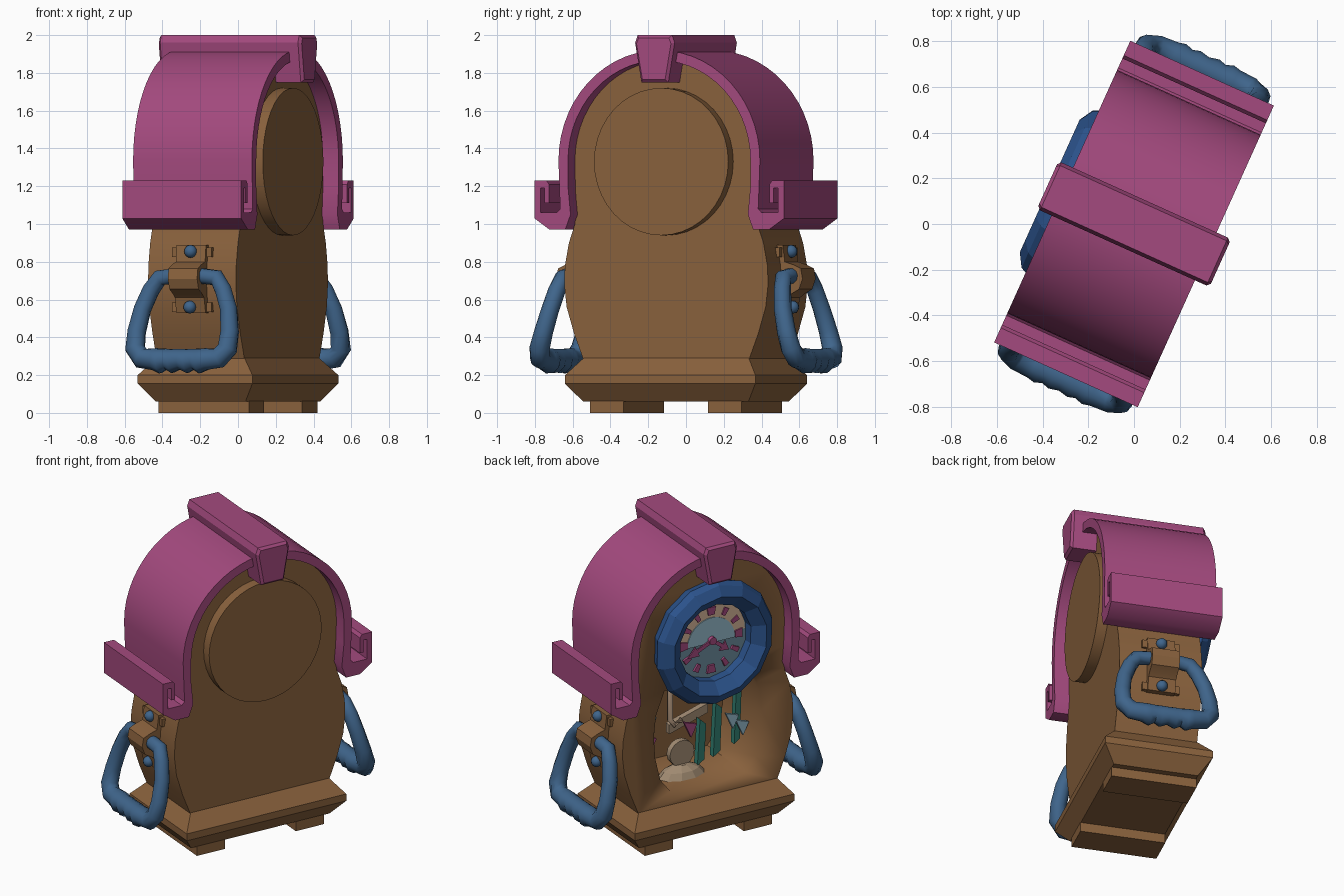
import bpy, bmesh, math
from mathutils import Matrix, Vector

if "Cube" in bpy.data.objects:
    bpy.data.objects.remove(bpy.data.objects["Cube"])

ROT = Matrix.Rotation(math.radians(-114.3), 4, 'Z')   # whole clock is turned
CZ = 1.33                                             # dial centre height


def mat(name, r, g, b):
    m = bpy.data.materials.new(name)
    m.diffuse_color = (r, g, b, 1)
    m.use_nodes = True
    m.node_tree.nodes["Principled BSDF"].inputs["Base Color"].default_value = m.diffuse_color
    return m


WOOD = mat("brown wood", .25, .12, .046)
PINK = mat("magenta roof", .37, .068, .21)
STEEL = mat("steel blue", .05, .13, .26)
NAVY = mat("deep blue", .024, .085, .26)
TEAL = mat("teal", .032, .21, .165)
PALE = mat("pale blue", .30, .49, .59)
SLATE = mat("slate blue", .15, .26, .33)
CREAM = mat("cream", .66, .46, .31)
TAN = mat("tan", .36, .26, .17)


def finish(bm, name, m, angle=35):
    bmesh.ops.recalc_face_normals(bm, faces=bm.faces)
    bm.transform(ROT)
    me = bpy.data.meshes.new(name)
    bm.to_mesh(me)
    bm.free()
    for p in me.polygons:
        p.use_smooth = True
    me.set_sharp_from_angle(angle=math.radians(angle))
    me.materials.append(m)
    ob = bpy.data.objects.new(name, me)
    bpy.context.collection.objects.link(ob)
    return ob


def loft(name, rings, m, angle=35, closed=False):
    """Skin equal-length rings of points, capping the ends unless closed."""
    bm = bmesh.new()
    vs = [[bm.verts.new(p) for p in r] for r in rings]
    n = len(vs[0])
    for i in range(len(vs) if closed else len(vs) - 1):
        a, b = vs[i], vs[(i + 1) % len(vs)]
        for j in range(n):
            k = (j + 1) % n
            bm.faces.new((a[j], a[k], b[k], b[j]))
    if not closed:
        bm.faces.new(vs[0])
        bm.faces.new(vs[-1])
    return finish(bm, name, m, angle)


def slab(name, prof, y0, y1, m, angle=35):
    """Extrude an (x, z) profile along the depth."""
    return loft(name, [[(x, y, z) for x, z in prof] for y in (y0, y1)], m, angle)


def box(name, x0, x1, y0, y1, z0, z1, m):
    return slab(name, [(x0, z0), (x1, z0), (x1, z1), (x0, z1)], y0, y1, m)


def circle(r, n, cz=CZ, cx=0, off=0):
    return [(cx + r * math.cos(2 * math.pi * i / n + off), cz + r * math.sin(2 * math.pi * i / n + off))
            for i in range(n)]


def arch(r, cz, n=28):
    return [(r * math.cos(math.pi * i / n), cz + r * math.sin(math.pi * i / n)) for i in range(n + 1)]


def mirror(pts):
    return [(-x, z) for x, z in reversed(pts)]


def tube(name, path, radii, m, n=10, closed=False):
    path = [Vector(p) for p in path]
    rings, N = [], len(path)
    for i, p in enumerate(path):
        a = path[(i - 1) % N if closed else max(i - 1, 0)]
        b = path[(i + 1) % N if closed else min(i + 1, N - 1)]
        t = (b - a).normalized()
        u = t.cross(Vector((1, 0, .25)).normalized()).normalized()
        v = t.cross(u)
        rings.append([p + radii[i] * (u * math.cos(2 * math.pi * k / n) + v * math.sin(2 * math.pi * k / n))
                      for k in range(n)])
    return loft(name, rings, m, 50, closed)


# Base plinth and feet
loft("base", [[(-w, -d, z), (w, -d, z), (w, d, z), (-w, d, z)] for w, d, z in
              ((.48, .26, .06), (.553, .333, .155), (.553, .333, .2), (.48, .255, .29))], WOOD, 10)
for s in (-1, 1):
    x0, x1 = sorted((s * .245, s * .44))
    box("foot", x0, x1, -.262, .262, 0, .07, WOOD)

# Case: swelling sides and round top, hollowed by the window cutter
side = [(.48, .28), (.535, .42), (.578, .56), (.592, .68), (.588, .78), (.565, .9), (.53, 1.0), (.525, 1.15)]
case = slab("case", side + arch(.532, 1.34) + mirror(side), -.255, .255, WOOD)
win = [(.26, .38), (.33, .47), (.365, .62), (.375, .76), (.36, .9), (.3, 1.05)]
cutter = slab("window_cutter", win + mirror(win), -.5, .19, WOOD)
cutter.hide_render = True
cutter.hide_viewport = True
mod = case.modifiers.new("window", 'BOOLEAN')
mod.object = cutter
mod.operation = 'DIFFERENCE'
mod.solver = 'EXACT'

# Roof: arched shell ending in hooked gutters
outer = [(.58, 1.2), (.575, 1.08), (.595, 1.06), (.69, 1.06), (.69, 1.19), (.665, 1.19), (.665, 1.11),
         (.64, 1.11), (.64, 1.21), (.655, 1.23), (.725, 1.23), (.725, 1.03), (.64, .972), (.545, .972),
         (.515, 1.05), (.53, 1.2)]
prof = arch(.585, 1.335)[::-1] + outer + arch(.53, 1.335) + mirror(outer)
slab("roof", prof, -.345, .345, PINK)

# Ridge beam with keystone ends
key = [(.078, 1.75), (.115, 1.96), (.1, 2.0)]
inset = [(.066, 1.765), (.1, 1.955), (.088, 1.985)]
loft("ridge_beam", [[(x, y, z) for x, z in p + mirror(p)] for y, p in
                    ((-.415, inset), (-.4, key), (.4, key), (.415, inset))], PINK, 10)

# Plain disc on the back
slab("back_disc", circle(.39, 40), .25, .32, WOOD)

# Faceted bezel ring around the dial
bez = [(.375, -.25), (.405, -.33), (.385, -.37), (.325, -.405), (.25, -.345), (.25, -.25)]
loft("bezel", [[(x, y, z) for x, z in circle(r, 14, off=.2)] for r, y in bez], NAVY, 8, closed=True)

# Dial with coloured zones, hour plates and hands
slab("dial", circle(.262, 32), -.285, -.25, SLATE)
slab("dial_sky", [(x, z) for x, z in arch(.235, CZ + .02, 20)], -.291, -.28, CREAM)
slab("dial_band", [(x, z) for x, z in arch(.165, CZ - .02, 20)], -.296, -.28, PALE)
for i in range(12):
    a = i * math.pi / 6
    rs = .03 if i % 3 == 0 else .017
    pts = []
    for r, w in ((.165, .7), (.215, 1), (.215, -1), (.165, -.7)):
        pts.append((r * math.sin(a) + w * rs * math.cos(a), CZ + r * math.cos(a) - w * rs * math.sin(a)))
    slab("hour_mark", pts, -.3, -.285, PINK)
for name, a, L in (("hour_hand", 2.2, .14), ("minute_hand", -2.0, .19)):
    pts = [(r * math.sin(a) + w * math.cos(a), CZ + r * math.cos(a) - w * math.sin(a))
           for r, w in ((0, .012), (L * .6, .012), (L * .6, .035), (L, 0), (L * .6, -.035), (L * .6, -.012), (0, -.012))]
    slab(name, pts, -.312, -.303, PINK)
slab("hand_pin", circle(.025, 12), -.32, -.285, PINK)

# Scene inside the window: curtains, flags, pendulum and rubble
for x, z0, z1, h in ((-.31, .45, .85, .035), (.05, .42, .72, .03), (.16, .45, .8, .03), (.3, .5, .88, .025)):
    slab("curtain_strip", [(x - h, z0), (x + h * .6, z0 + .03), (x + h, z1 - .04), (x - h * .4, z1)],
         -.1, -.06, TEAL)
for x, z, c in ((-.33, .66, PINK), (-.05, .69, PINK), (-.33, .8, PALE), (.24, .68, PALE), (.31, .62, PALE)):
    slab("pennant", [(x - .04, z + .05), (x + .05, z + .02), (x + .01, z - .06)], -.13, -.11, c)
tube("pendulum_rod", [(-.14, -.05, 1.0), (-.14, -.05, .74), (-.11, -.05, .7), (-.06, -.05, .72)], [.018] * 4, CREAM, 8)
slab("cross_bar", [(-.14, .64), (.13, .72), (.13, .78), (-.14, .70)], -.04, 0, TAN)
slab("pendulum_bob", [(x, z) for x, z in circle(.085, 14, .52, -.08)], -.09, -.05, TAN)
loft("rubble", [[(-.08 + r * math.cos(k), -.08 + r * .6 * math.sin(k), z) for k in
                 [i * math.pi / 5 for i in range(10)]] for r, z in ((.16, .375), (.12, .42), (.05, .45))], TAN, 10)

# Handles, straps and rivets on both ends
half = [(.08, .725, .645), (.165, .715, .64), (.21, .65, .655), (.25, .55, .675), (.27, .43, .705),
        (.268, .34, .73), (.225, .29, .745), (.15, .285, .745), (.115, .275, .745), (.08, .285, .745),
        (.045, .275, .745)]
rad = [.042, .045, .046, .047, .05, .054, .056, .06, .068, .056, .066]
for s in (-1, 1):
    path = [(s * w, d, z) for d, z, w in half] + [(s * .745, 0, .285)] + \
           [(s * w, -d, z) for d, z, w in reversed(half)]
    tube("handle", path, rad + [.056] + rad[::-1], STEEL, closed=True)
    strap = [(.56, .89), (.60, .89), (.612, .80), (.66, .785), (.705, .765), (.715, .71), (.695, .655), (.65, .63),
             (.625, .61), (.605, .53), (.55, .53)]
    slab("strap", [(s * w, z) for w, z in strap], -.085, .085, WOOD, 30)
    for z, w in ((.855, .575), (.565, .575)):
        box("strap_plate", min(s * .5, s * (w + .02)), max(s * .5, s * (w + .02)), -.115, .115,
            z - .03, z + .02, WOOD)
    for z, w in ((.855, .61), (.56, .62)):
        bm = bmesh.new()
        bmesh.ops.create_uvsphere(bm, u_segments=12, v_segments=8, radius=.034,
                                  matrix=Matrix.Translation((s * w, 0, z)))
        finish(bm, "rivet", STEEL, 60)
